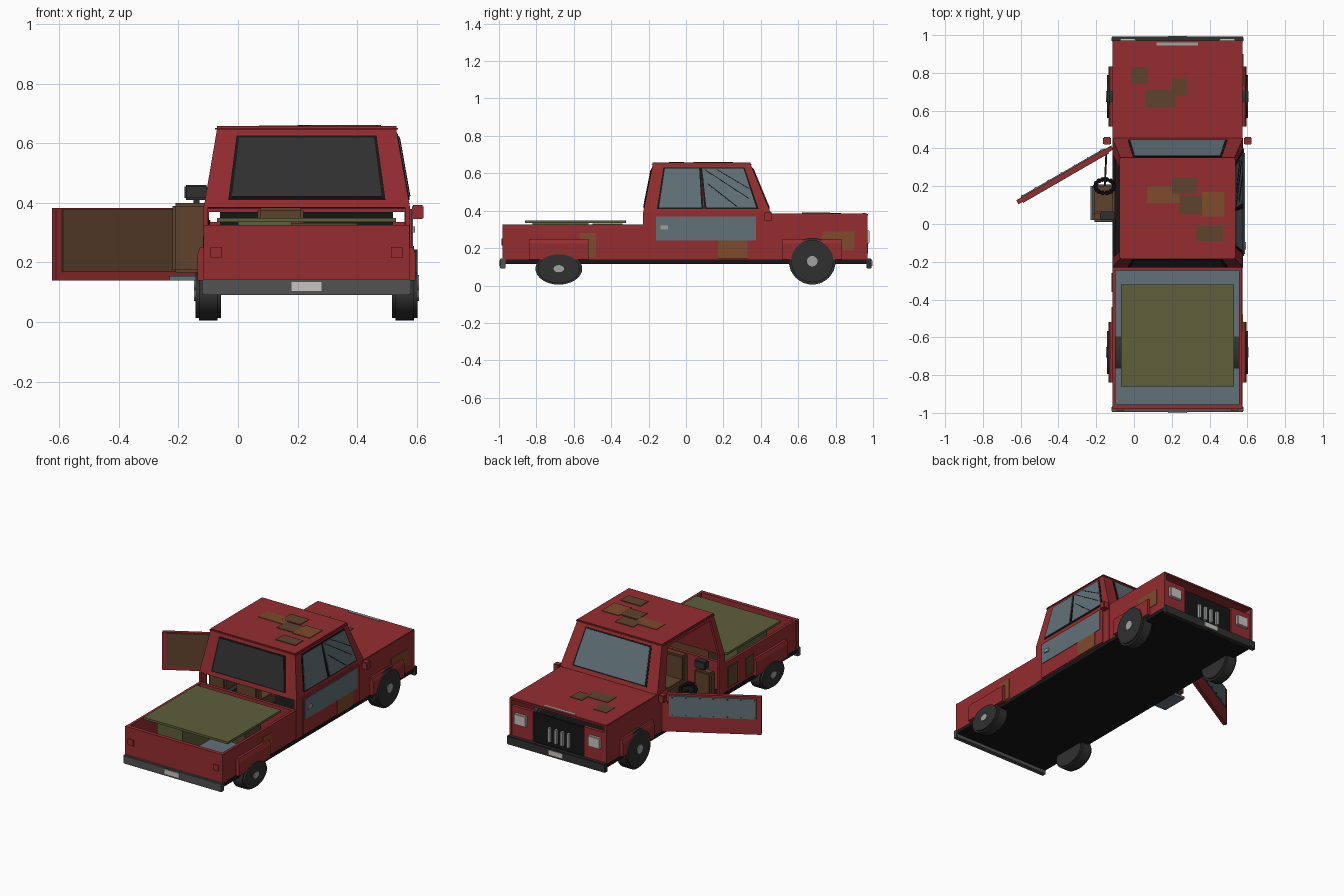
import bpy, bmesh, math
from mathutils import Vector, Matrix

cube = bpy.data.objects.get("Cube")
if cube:
    bpy.data.objects.remove(cube)


def material(name, r, g, b):
    m = bpy.data.materials.new(name)
    m.use_nodes = True
    m.diffuse_color = (r, g, b, 1)
    bsdf = m.node_tree.nodes["Principled BSDF"]
    bsdf.inputs["Base Color"].default_value = (r, g, b, 1)
    bsdf.inputs["Roughness"].default_value = 0.8
    return m


RED = material("red_paint", .30, .026, .03)
BLUE = material("blue_grey", .12, .165, .19)
OLIVE = material("olive", .11, .115, .042)
DARK = material("dark_grey", .03, .03, .03)
BLACK = material("black", .008, .008, .008)
STEEL = material("bumper_grey", .085, .085, .088)
WHITE = material("off_white", .58, .55, .52)
RUST = material("rust", .21, .07, .024)
BROWN = material("brown", .115, .055, .027)
HUB = material("hub_grey", .35, .36, .36)
MID = .23  # truck centre line in x


def finish(name, bm, mat, smooth=False):
    bmesh.ops.recalc_face_normals(bm, faces=bm.faces)
    me = bpy.data.meshes.new(name)
    bm.to_mesh(me)
    bm.free()
    me.materials.append(mat)
    ob = bpy.data.objects.new(name, me)
    bpy.context.collection.objects.link(ob)
    if smooth:
        bpy.ops.object.select_all(action='DESELECT')
        ob.select_set(True)
        bpy.context.view_layer.objects.active = ob
        bpy.ops.object.shade_smooth_by_angle(angle=math.radians(40))
    return ob


def box(name, x, y, z, mat, bevel=0):
    bm = bmesh.new()
    bmesh.ops.create_cube(bm, size=1)
    for v in bm.verts:
        v.co = Vector([(a + b) / 2 + c * (b - a) for (a, b), c in zip((x, y, z), v.co)])
    if bevel:
        bmesh.ops.bevel(bm, geom=bm.edges[:], offset=bevel, segments=2, affect='EDGES')
    return finish(name, bm, mat)


def mirrored(name, x, y, z, mat, bevel=0):
    box("left_" + name, x, y, z, mat, bevel)
    box("right_" + name, (2 * MID - x[1], 2 * MID - x[0]), y, z, mat, bevel)


def prism(name, pts, offset, mat):
    bm = bmesh.new()
    a = [bm.verts.new(p) for p in pts]
    b = [bm.verts.new(Vector(p) + offset) for p in pts]
    bm.faces.new(a)
    bm.faces.new(b)
    for i in range(len(a)):
        j = (i + 1) % len(a)
        bm.faces.new((a[i], a[j], b[j], b[i]))
    return finish(name, bm, mat)


def on_quad(name, quad, uv, thick, mat):
    """Plate on a sloping cab side; positive thickness is outward."""
    a, b, c, d = [Vector(p) for p in quad]
    normal = (b - a).cross(d - a).normalized()
    pts = [a.lerp(b, u).lerp(d.lerp(c, u), v) for u, v in uv]
    return prism(name, pts, normal * thick, mat)


def rect(u0, u1, v0, v1):
    return [(u0, v0), (u1, v0), (u1, v1), (u0, v1)]


# Underbody, bed floor and bed walls
box("underbody", (-.115, .575), (-.98, .97), (.115, .14), BLACK)
box("bed_floor", (-.10, .56), (-.96, -.23), (.14, .152), BLUE)
mirrored("bed_wall", (.557, .573), (-.975, -.23), (.14, .325), RED)
box("tailgate", (-.115, .575), (-.98, -.955), (.14, .325), RED)
box("bed_front_wall", (-.11, .57), (-.245, -.225), (.14, .325), RED)
mirrored("tail_light", (.513, .552), (-.987, -.97), (.215, .252), RED)
box("cargo_board", (-.07, .53), (-.86, -.32), (.335, .349), OLIVE)
box("cargo_crate", (.0, .18), (-.82, -.52), (.152, .335), OLIVE)
box("cargo_box", (.08, .4), (-.5, -.34), (.152, .333), BROWN)

# Lower cab, fenders and hood
box("cab_side_lower", (.56, .577), (-.23, .455), (.14, .39), RED)
box("closed_door", (.57, .583), (-.17, .40), (.145, .38), RED)
box("cab_rear_post", (-.115, -.1), (-.23, -.17), (.14, .39), RED)
box("cab_front_post", (-.115, -.1), (.39, .455), (.14, .39), RED)
box("cab_floor", (-.1, .56), (-.23, .455), (.14, .148), BLACK)
mirrored("front_fender", (.558, .575), (.45, .97), (.14, .38), RED)
box("hood", (-.115, .575), (.45, .972), (.37, .386), RED, .004)
box("hood_badge_strip", (.12, .34), (.945, .96), (.385, .389), HUB)

# Front end
mirrored("headlight_panel", (.41, .56), (.945, .965), (.14, .335), RED)
box("grille", (.05, .41), (.94, .955), (.14, .325), BLACK)
for i in range(4):
    x = .15 + i * .045
    box("grille_bar", (x, x + .018), (.95, .972), (.17, .26), HUB)
mirrored("headlight", (.45, .535), (.96, .982), (.225, .295), WHITE, .004)

# Bumpers and plates
box("rear_bumper", (-.12, .58), (-.995, -.965), (.09, .145), STEEL, .004)
box("front_bumper", (-.12, .58), (.965, .992), (.09, .145), DARK, .004)
box("rear_number_plate", (.18, .28), (-1, -.99), (.105, .135), WHITE)
box("front_number_plate", (.18, .28), (.988, .996), (.105, .135), WHITE)

# Upper cab: four sloping sides between a base ring and a roof ring
base = [(-.115, -.23, .385), (.577, -.23, .385), (.577, .455, .385), (-.115, .455, .385)]
roof = [(-.07, -.178, .65), (.53, -.178, .65), (.53, .345, .65), (-.07, .345, .65)]
rear, side, front, open_side = [
    (base[i], base[(i + 1) % 4], roof[(i + 1) % 4], roof[i]) for i in range(4)]
whole = rect(0, 1, 0, 1)
on_quad("cab_rear", rear, whole, -.015, RED)
on_quad("cab_side_upper", side, whole, -.015, RED)
on_quad("windshield_surround", front, whole, -.015, RED)
for name, uv in (("front_pillar", rect(0, .12, 0, 1)), ("rear_pillar", rect(.93, 1, 0, 1)),
                 ("door_header", rect(0, 1, .9, 1))):
    on_quad(name, open_side, uv, -.015, RED)
box("roof", (-.077, .537), (-.185, .352), (.64, .657), RED, .006)

# Glass with dark seals
side_rear = [(.12, .12), (.46, .12), (.47, .9), (.13, .9)]
side_front = [(.5, .12), (.9, .12), (.91, .9), (.5, .9)]
for name, quad, uv, mat in (
        ("rear_window", rear, rect(.13, .87, .13, .88), DARK),
        ("windshield", front, rect(.13, .87, .12, .9), BLUE),
        ("rear_side_window", side, side_rear, BLUE),
        ("front_side_window", side, side_front, BLUE)):
    cu = sum(p[0] for p in uv) / 4
    cv = sum(p[1] for p in uv) / 4
    seal = [(u + math.copysign(.016, u - cu), v + math.copysign(.03, v - cv)) for u, v in uv]
    on_quad(name + "_seal", quad, seal, .003, BLACK)
    on_quad(name, quad, uv, .006, mat)
for u0, v0, u1, v1 in ((.52, .88, .86, .3), (.64, .88, .89, .5), (.53, .6, .74, .14)):
    on_quad("glass_crack", side, [(u0, v0), (u0 + .012, v0), (u1 + .012, v1), (u1, v1)], .008, BLACK)

# Closed door panel, handle and mirrors
box("door_panel", (.58, .587), (-.16, .375), (.24, .37), BLUE)
box("door_handle", (.585, .594), (-.135, -.095), (.3, .32), HUB)
mirrored("mirror", (.583, .623), (.42, .46), (.345, .392), RED, .004)

# Open door, modelled shut and swung about its hinge
swing = Matrix.Translation((-.115, .405, 0)) @ Matrix.Rotation(math.radians(-60), 4, 'Z')
for ob in (box("open_door", (-.012, .012), (-.58, 0), (.14, .382), RED),
           box("open_door_panel", (-.018, -.011), (-.55, -.04), (.24, .37), BLUE),
           box("open_door_lining", (.011, .018), (-.555, -.03), (.168, .378), BROWN)):
    ob.matrix_world = swing
for i in range(7):
    for z in (.25, .36):
        y = -.06 - i * .08
        box("door_rivet", (-.021, -.017), (y - .004, y + .004), (z - .004, z + .004), DARK).matrix_world = swing

# Seats and controls
for name, x, y, top in (("driver", -.22, .01, .40), ("passenger", .065, -.12, .385)):
    w = x + (.12 if name == "driver" else .155)
    box(name + "_seat_cushion", (x, w), (y, y + .2), (.165, .235), BROWN, .01)
    box(name + "_seat_back", (x, w), (y, y + .055), (.2, top), BROWN, .01)
box("headrest", (-.18, -.1), (.02, .065), (.41, .46), DARK, .006)
box("headrest_stem", (-.15, -.13), (.035, .05), (.39, .42), DARK)
box("seat_step", (-.23, -.115), (.02, .2), (.14, .155), BLUE)
box("dashboard", (-.06, .52), (.37, .43), (.28, .37), BLACK)
tilt = Matrix.Translation((-.155, .2, .335)) @ Matrix.Rotation(math.radians(-25), 4, 'X')
for i in range(14):
    a = i * math.tau / 14
    bm = bmesh.new()
    bmesh.ops.create_icosphere(bm, subdivisions=1, radius=.014, matrix=tilt @ Matrix.Translation(
        (.05 * math.cos(a), .04 * math.sin(a), 0)))
    finish("steering_wheel_bead", bm, BLACK)
prism("steering_column", [(-.16, .2, .32), (-.15, .2, .32), (-.15, .2, .335), (-.16, .2, .335)],
      Vector((.01, .2, 0)), BLACK)


# Wheels, the rear pair sagging flat, and their flares
def disc(name, x, y, z, r, squash, width, mat, bevel=0):
    bm = bmesh.new()
    bmesh.ops.create_cone(bm, cap_ends=True, segments=32, radius1=r, radius2=r, depth=width)
    if bevel:
        rims = [e for e in bm.edges if abs(e.verts[0].co.z - e.verts[1].co.z) < .001]
        bmesh.ops.bevel(bm, geom=rims, offset=bevel, segments=2, affect='EDGES')
    bm.transform(Matrix.Translation((x, y, z)) @ Matrix.Diagonal((1, 1, squash, 1))
                 @ Matrix.Rotation(math.pi / 2, 4, 'Y'))
    finish(name, bm, mat, True)


for end, y, z, squash in (("front", .675, .13, 1), ("rear", -.68, .09, .68)):
    for hand, s in (("left", 1), ("right", -1)):
        label = hand + "_" + end
        disc(label + "_tire", MID + s * .33, y, z, .125, squash, .086, DARK, .012)
        disc(label + "_hub", MID + s * .373, y, z, .028, squash, .008, HUB)
        profile = [(.34, .14), (.366, .14), (.366, .225), (.358, .25), (.34, .25)]
        prism(label + "_flare", [(MID + s * x, y - .16, h) for x, h in profile],
              Vector((0, .32, 0)), RED)

# Rust patches on hood, roof and flanks
for x0, x1, y0, y1, mat in ((-.015, .075, .74, .83, BROWN), (.06, .22, .62, .71, BROWN),
                            (.2, .28, .68, .77, BROWN)):
    box("hood_patch", (x0, x1), (y0, y1), (.384, .389 + x0 * .004), mat)
for x0, x1, y0, y1, mat in ((.07, .24, .11, .2, RUST), (.2, .33, .16, .25, BROWN),
                            (.24, .36, .05, .15, BROWN), (.36, .48, .04, .17, RUST),
                            (.33, .47, -.09, -.01, BROWN)):
    box("roof_patch", (x0, x1), (y0, y1), (.655, .66 + x0 * .004), mat)
for y0, y1, z0, z1, x in ((.17, .33, .145, .24, .582), (.73, .9, .19, .29, .574),
                          (-.57, -.48, .15, .28, .572)):
    box("flank_patch", (x, x + .005), (y0, y1), (z0, z1), RUST)
for y0, y1, z0, z1 in ((-.36, -.26, .16, .29), (-.52, -.44, .16, .28)):
    box("open_side_patch", (-.118, -.112), (y0, y1), (z0, z1), BROWN)
